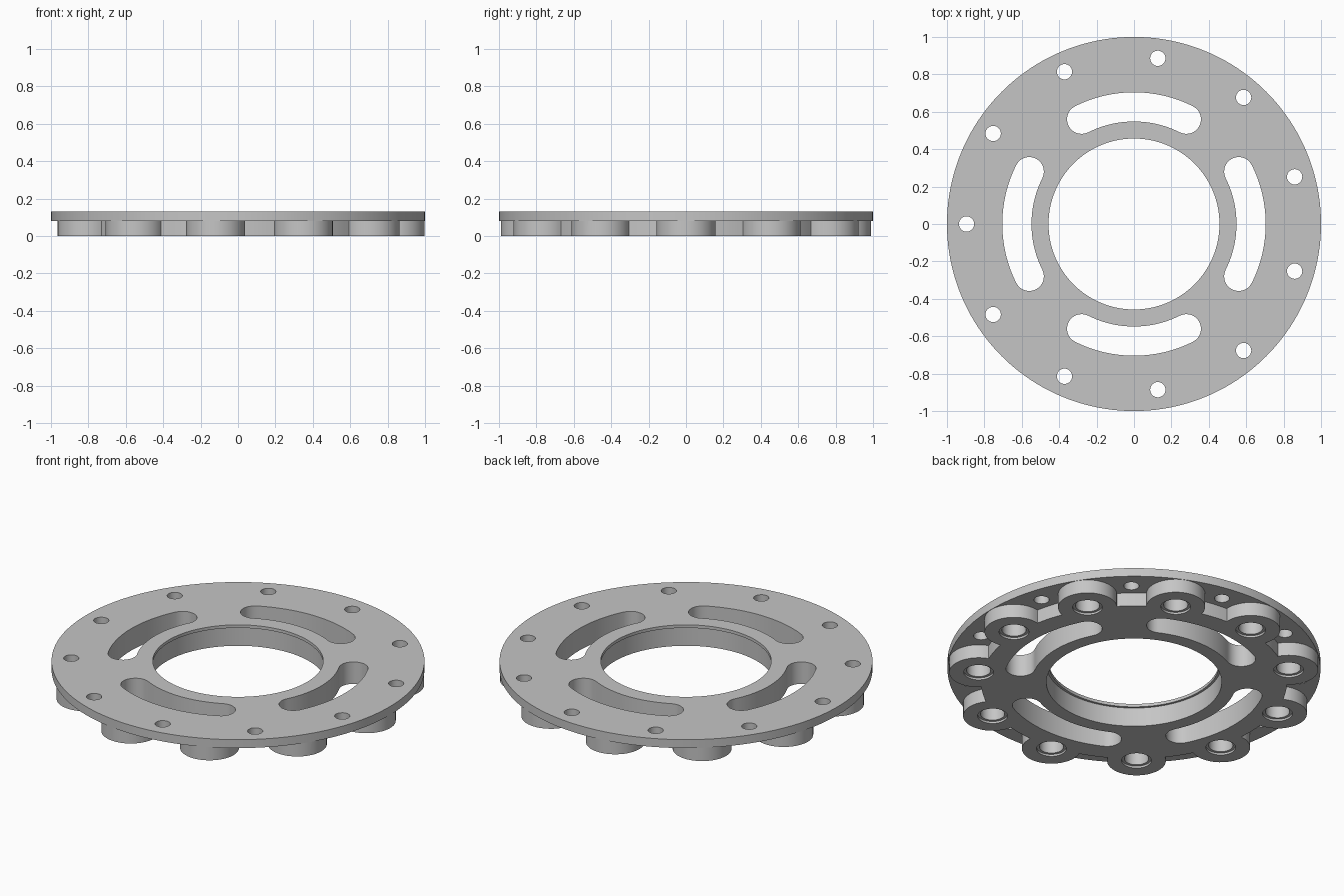
import bpy, bmesh, math
from math import pi, cos, sin, atan2, acos

if "Cube" in bpy.data.objects:
    bpy.data.objects.remove(bpy.data.objects["Cube"])

COUNT = 11                 # lobes, and small holes between them
STEP = 2 * pi / COUNT
LOBE_C, LOBE_R, CORE_R = 0.84, 0.158, 0.82
TOP, LEDGE = 0.13, 0.08

grey = bpy.data.materials.new("grey_metal")
grey.diffuse_color = (0.56, 0.56, 0.56, 1)
grey.use_nodes = True
grey.node_tree.nodes["Principled BSDF"].inputs["Base Color"].default_value = grey.diffuse_color


def arc(cx, cy, r, a0, a1, n):
    """Points on an arc, both ends included."""
    return [(cx + r * cos(a0 + (a1 - a0) * i / n), cy + r * sin(a0 + (a1 - a0) * i / n))
            for i in range(n + 1)]


def circle(cx, cy, r, n):
    return arc(cx, cy, r, 0, 2 * pi, n)[:-1]


def stack(bm, sections):
    """Closed solid through (outline, z) sections with equal point counts."""
    rings = [[bm.verts.new((x, y, z)) for x, y in pts] for pts, z in sections]
    n = len(rings[0])
    for lo, hi in zip(rings, rings[1:]):
        for i in range(n):
            j = (i + 1) % n
            bm.faces.new((lo[i], lo[j], hi[j], hi[i]))
    bm.faces.new(rings[0][::-1])
    bm.faces.new(rings[-1])


def make_object(name, bm):
    bmesh.ops.recalc_face_normals(bm, faces=bm.faces)
    mesh = bpy.data.meshes.new(name)
    bm.to_mesh(mesh)
    bm.free()
    mesh.materials.append(grey)
    obj = bpy.data.objects.new(name, mesh)
    bpy.context.collection.objects.link(obj)
    return obj


def boolean(target, tool, operation):
    mod = target.modifiers.new(operation, 'BOOLEAN')
    mod.operation, mod.solver, mod.object = operation, 'EXACT', tool
    bpy.context.view_layer.objects.active = target
    bpy.ops.object.modifier_apply(modifier=mod.name)
    bpy.data.objects.remove(tool)


# Thin round flange
bm = bmesh.new()
disc = circle(0, 0, 1.0, 160)
stack(bm, [(disc, LEDGE), (disc, TOP)])
flange = make_object("lobed_flange", bm)

# Lobed hub under the flange
a = acos((CORE_R ** 2 + LOBE_C ** 2 - LOBE_R ** 2) / (2 * CORE_R * LOBE_C))
b = atan2(CORE_R * sin(a), CORE_R * cos(a) - LOBE_C)
outline = []
for k in range(COUNT):
    t = k * STEP
    outline += arc(LOBE_C * cos(t), LOBE_C * sin(t), LOBE_R, t - b, t + b, 28)
    outline += arc(0, 0, CORE_R, t + a, t + STEP - a, 5)[1:-1]
bm = bmesh.new()
stack(bm, [(outline, 0), (outline, LEDGE + 0.02)])
boolean(flange, make_object("lobed_hub", bm), 'UNION')

# Cutters: central bore with a thin retaining lip at the top
bm = bmesh.new()
wide, lip = circle(0, 0, 0.47, 128), circle(0, 0, 0.457, 128)
stack(bm, [(wide, -0.1), (wide, 0.112), (lip, 0.112), (lip, 0.3)])

# Four curved slots with round ends
half, mid, end_r = math.radians(26.6), 0.626, 0.078
for k in range(4):
    t = k * pi / 2
    t0, t1 = t - half, t + half
    slot = arc(0, 0, mid + end_r, t0, t1, 24)
    slot += arc(mid * cos(t1), mid * sin(t1), end_r, t1, t1 + pi, 14)[1:]
    slot += arc(0, 0, mid - end_r, t1, t0, 24)[1:]
    slot += arc(mid * cos(t0), mid * sin(t0), end_r, t0 + pi, t0 + 2 * pi, 14)[1:-1]
    stack(bm, [(slot, -0.1), (slot, 0.3)])

# Stepped blind holes in the lobes, small through holes between them
for k in range(COUNT):
    t = k * STEP
    x, y = LOBE_C * cos(t), LOBE_C * sin(t)
    rim, bore = circle(x, y, 0.08, 32), circle(x, y, 0.065, 32)
    stack(bm, [(rim, -0.1), (rim, 0.012), (bore, 0.012), (bore, 0.1)])
    t += STEP / 2
    hole = circle(0.895 * cos(t), 0.895 * sin(t), 0.041, 28)
    stack(bm, [(hole, -0.1), (hole, 0.3)])
boolean(flange, make_object("hole_cutters", bm), 'DIFFERENCE')

# Smooth curved walls, crisp edges
bpy.ops.object.select_all(action='DESELECT')
flange.select_set(True)
bpy.context.view_layer.objects.active = flange
bpy.ops.object.shade_smooth_by_angle(angle=math.radians(30))
